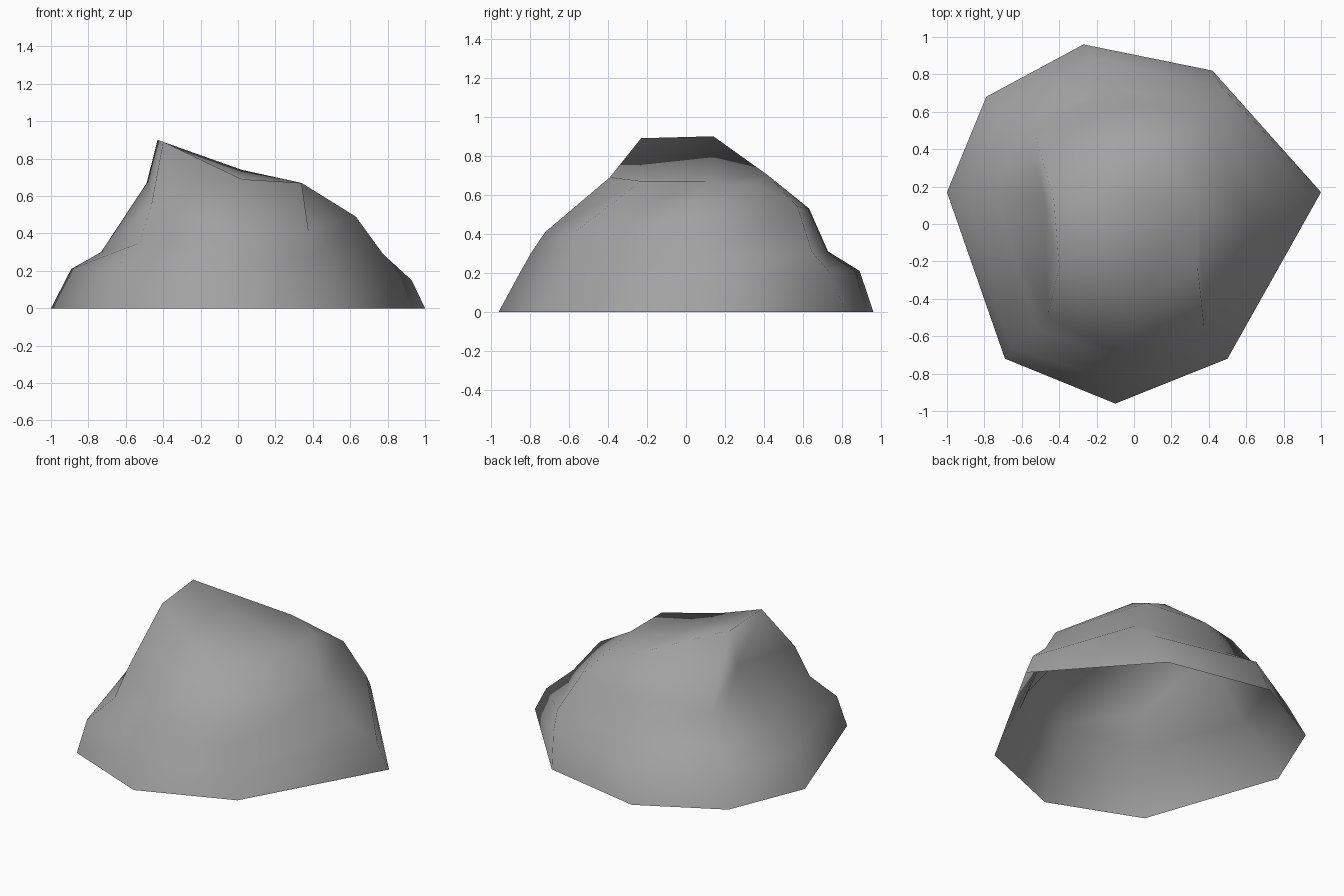
import bpy
import bmesh
from mathutils import Vector

# Remove only the default cube
default_cube = bpy.data.objects.get("Cube")
if default_cube:
    bpy.data.objects.remove(default_cube, do_unlink=True)


def make_material(name, colour):
    material = bpy.data.materials.new(name)
    material.use_nodes = True
    material.diffuse_color = colour
    shader = material.node_tree.nodes["Principled BSDF"]
    shader.inputs["Base Color"].default_value = colour
    shader.inputs["Roughness"].default_value = 0.9
    return material


def rock_rib(foot, crest, bends):
    """Points of one rib from the ground up to the crest.
    Each bend is (fraction of the way inward, height, sideways shift)."""
    start = Vector((foot[0], foot[1], 0))
    inward = Vector((crest[0], crest[1], 0)) - start
    sideways = Vector((-inward.y, inward.x, 0)).normalized()
    points = [start]
    for fraction, height, shift in bends:
        point = start + inward * fraction + sideways * shift
        point.z = height
        points.append(point)
    points.append(Vector(crest))
    return points


# Eight ribs around the rock, counter-clockwise from its -x side
ribs = [
    # steep side under the ridge
    rock_rib((-1, .17), (-.43, .14, .9),
             [(.19, .21, 0), (.47, .3, 0), (.91, .68, 0)]),
    # ridge corner at the front
    rock_rib((-.69, -.72), (-.4, -.23, .89),
             [(.12, .21, 0), (.39, .35, -.06), (.55, .56, -.08)]),
    # front
    rock_rib((-.1, -.96), (.02, -.39, .69),
             [(.19, .2, 0), (.3, .31, 0), (.42, .41, 0)]),
    # front corner on the low side
    rock_rib((.5, -.72), (.34, -.23, .67),
             [(.15, .16, .02), (.29, .29, .045), (.35, .41, .07)]),
    # low side
    rock_rib((1, .17), (.34, .1, .67),
             [(.11, .15, .01), (.35, .29, .06), (.58, .49, .12)]),
    # back corner on the low side
    rock_rib((.42, .82), (.31, .36, .66),
             [(.16, .21, .07), (.32, .31, .12), (.53, .54, .02)]),
    # back
    rock_rib((-.27, .96), (.11, .42, .7),
             [(.13, .21, 0), (.43, .31, 0), (.61, .53, 0)]),
    # back hollow behind the ridge
    rock_rib((-.79, .68), (-.44, .4, .66),
             [(.25, .21, 0), (.5, .31, 0), (.72, .5, .01)]),
]

# Skin neighbouring ribs with quads, leaving the underside open
bm = bmesh.new()
columns = [[bm.verts.new(point) for point in rib] for rib in ribs]
count = len(columns)
for index, column in enumerate(columns):
    following = columns[(index + 1) % count]
    for level in range(len(column) - 1):
        bm.faces.new((column[level], following[level],
                      following[level + 1], column[level + 1]))

# Cap the top with four quads sharing one middle point
middle = bm.verts.new((.02, .14, .74))
for index in range(0, count, 2):
    corners = [columns[(index + step) % count][-1] for step in range(3)]
    bm.faces.new(corners + [middle])

for face in bm.faces:
    face.smooth = True

mesh = bpy.data.meshes.new("rock")
bm.to_mesh(mesh)
bm.free()
mesh.materials.append(make_material("stone grey", (.36, .36, .36, 1)))
rock = bpy.data.objects.new("rock", mesh)
bpy.context.collection.objects.link(rock)
